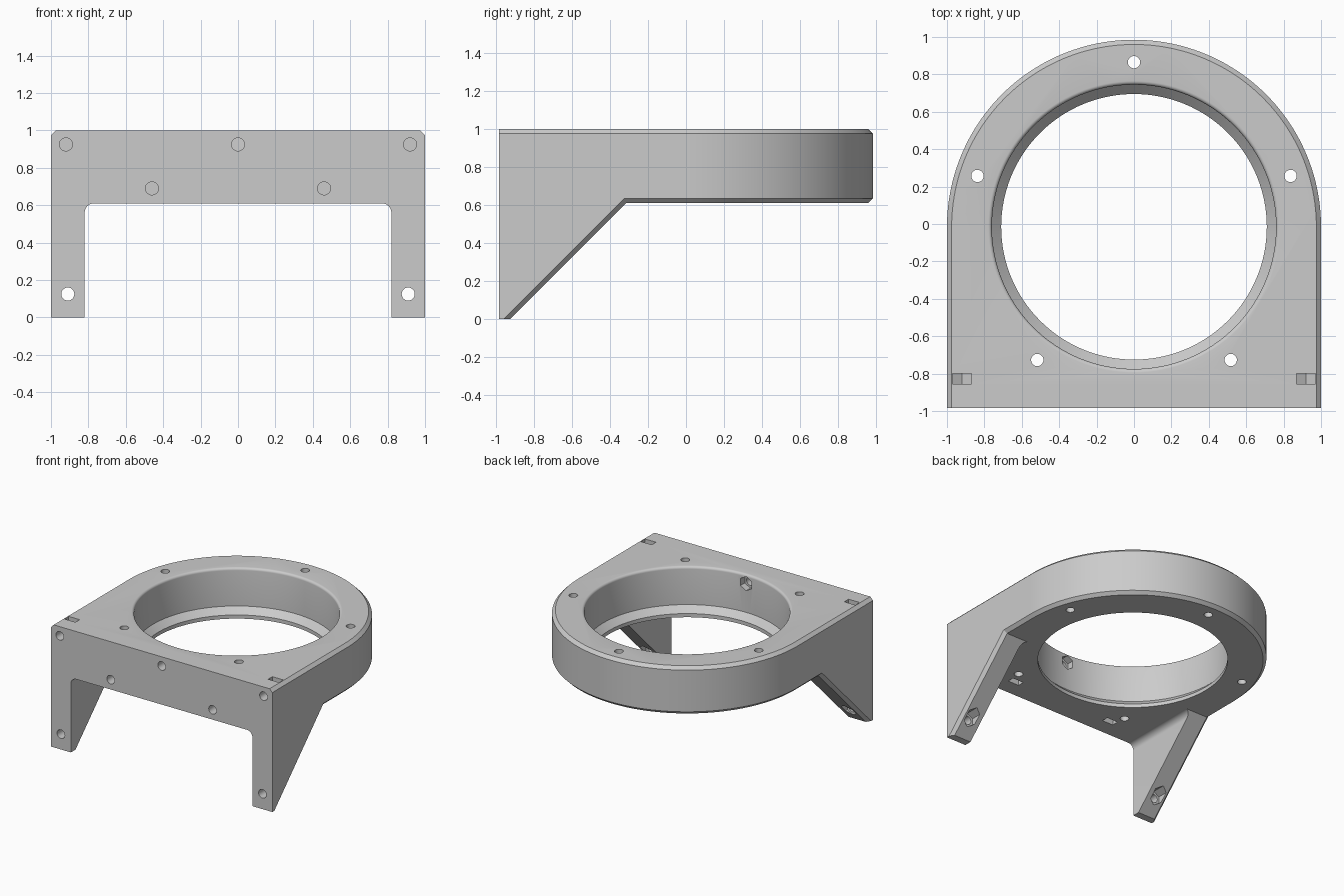
import bpy, bmesh, math

cube = bpy.data.objects.get("Cube")
if cube:
    bpy.data.objects.remove(cube, do_unlink=True)

grey = bpy.data.materials.new("plain grey")
grey.use_nodes = True
colour = (0.6, 0.6, 0.6, 1)
grey.diffuse_color = colour
grey.node_tree.nodes["Principled BSDF"].inputs["Base Color"].default_value = colour

CY = -0.015          # centre of the ring in y
FRONT = -0.985       # flat front face
BASE = 0.61          # underside of the plate
CHAMFER = 0.025


def loft(name, loops):
    """Closed solid through a list of equal point loops."""
    bm = bmesh.new()
    rings = [[bm.verts.new(p) for p in loop] for loop in loops]
    n = len(rings[0])
    for a, b in zip(rings, rings[1:]):
        for i in range(n):
            j = (i + 1) % n
            bm.faces.new((a[i], a[j], b[j], b[i]))
    bm.faces.new(rings[0][::-1])
    bm.faces.new(rings[-1])
    bmesh.ops.recalc_face_normals(bm, faces=bm.faces)
    mesh = bpy.data.meshes.new(name)
    bm.to_mesh(mesh)
    bm.free()
    mesh.materials.append(grey)
    obj = bpy.data.objects.new(name, mesh)
    bpy.context.collection.objects.link(obj)
    return obj


def combine(target, other, operation="DIFFERENCE"):
    """Apply a boolean and remove the second solid."""
    mod = target.modifiers.new("boolean", "BOOLEAN")
    mod.operation, mod.object, mod.solver = operation, other, "EXACT"
    bpy.context.view_layer.update()
    graph = bpy.context.evaluated_depsgraph_get()
    result = bpy.data.meshes.new_from_object(target.evaluated_get(graph))
    target.modifiers.clear()
    target.data = result
    bpy.data.objects.remove(other, do_unlink=True)


def circle(cx, cy, r, n=24, turn=0.0):
    steps = [turn + math.tau * i / n for i in range(n)]
    return [(cx + r * math.cos(a), cy + r * math.sin(a)) for a in steps]


def along_y(name, profile, y0, y1):
    return loft(name, [[(x, y, z) for x, z in profile] for y in (y0, y1)])


def hexagon(x, z, r=0.058):
    return circle(x, z, r, 6, math.pi / 6)


# Plate: straight front, round back, chamfered sides
def outline(z, inset):
    r = 1 - inset
    arc = [math.pi * i / 96 for i in range(97)]
    pts = [(r * math.cos(a), CY + r * math.sin(a), z) for a in arc]
    return pts + [(-r, FRONT, z), (r, FRONT, z)]


bracket = loft("mounting_bracket", [
    outline(BASE, CHAMFER), outline(BASE + CHAMFER, 0),
    outline(1 - CHAMFER, 0), outline(1, CHAMFER)])

# Legs: sloped gussets with a chamfered outer edge
def leg_section(x, foot):
    top = 0.7
    slope_end = foot + BASE + CHAMFER
    return [(x, FRONT, 0), (x, foot, 0), (x, slope_end, BASE + CHAMFER),
            (x, slope_end, top), (x, FRONT, top)]


for side in (-1, 1):
    leg = loft("leg", [leg_section(side * 0.76, -0.925),
                       leg_section(side * (1 - CHAMFER), -0.925),
                       leg_section(side, -0.96)])
    # Opening between the legs, with rounded upper corners
    gap, fillet = 0.82, 0.05
    corner = [math.pi / 2 * i / 8 for i in range(9)]
    right = [(gap - fillet + fillet * math.cos(a),
              BASE - fillet + fillet * math.sin(a)) for a in corner]
    profile = [(gap, -0.1)] + right + [(-x, z) for x, z in right[::-1]] + [(-gap, -0.1)]
    combine(leg, along_y("opening", profile, -1.2, 0.2))
    combine(bracket, leg, "UNION")

# Bore with a tapered lower lip and a rounded upper rim
rim = 0.02
bore = [(0.71, 0.5), (0.71, 0.64), (0.76, 0.69)]
for i in range(6):
    a = math.pi / 2 * i / 5
    bore.append((0.76 + rim * (1 - math.cos(a)), 1 - rim + rim * math.sin(a)))
bore.append((0.78, 1.1))
combine(bracket, loft("bore", [[(x, y, z) for x, y in circle(0, CY, r, 128)]
                               for r, z in bore]))

# Five vertical screw holes around the ring
for i in range(5):
    a = math.pi / 2 + math.tau * i / 5
    ring = circle(0.88 * math.cos(a), CY + 0.88 * math.sin(a), 0.033)
    combine(bracket, loft("ring_hole", [[(x, y, z) for x, y in ring]
                                        for z in (0.5, 1.1)]))


# Horizontal screw holes from the front
def front_hole(x, z, end):
    combine(bracket, along_y("front_hole", circle(x, z, 0.035), -1.1, end))


# Captive nut slot, pointed at the inner end and open at the outer end
def nut_slot(x, z, direction):
    half, open_z = 0.05, z + direction * 0.4
    point = z - direction * 0.058
    shoulder = z - direction * 0.029
    profile = [(x - half, open_z), (x - half, shoulder), (x, point),
               (x + half, shoulder), (x + half, open_z)]
    combine(bracket, along_y("nut_slot", profile, -0.855, -0.8))


front_hole(0, 0.925, -0.7)
combine(bracket, along_y("centre_nut", hexagon(0, 0.925), -0.83, -0.6))
for side in (-1, 1):
    front_hole(side * 0.92, 0.925, -0.75)
    nut_slot(side * 0.92, 0.925, 1)
    front_hole(side * 0.46, 0.69, -0.75)
    nut_slot(side * 0.46, 0.69, -1)
    front_hole(side * 0.91, 0.125, -0.6)
    combine(bracket, along_y("leg_nut", hexagon(side * 0.91, 0.125), -0.855, -0.6))

# Smooth curved walls, crisp edges
bpy.ops.object.select_all(action="DESELECT")
bracket.select_set(True)
bpy.context.view_layer.objects.active = bracket
bpy.ops.object.shade_smooth_by_angle(angle=math.radians(25))
